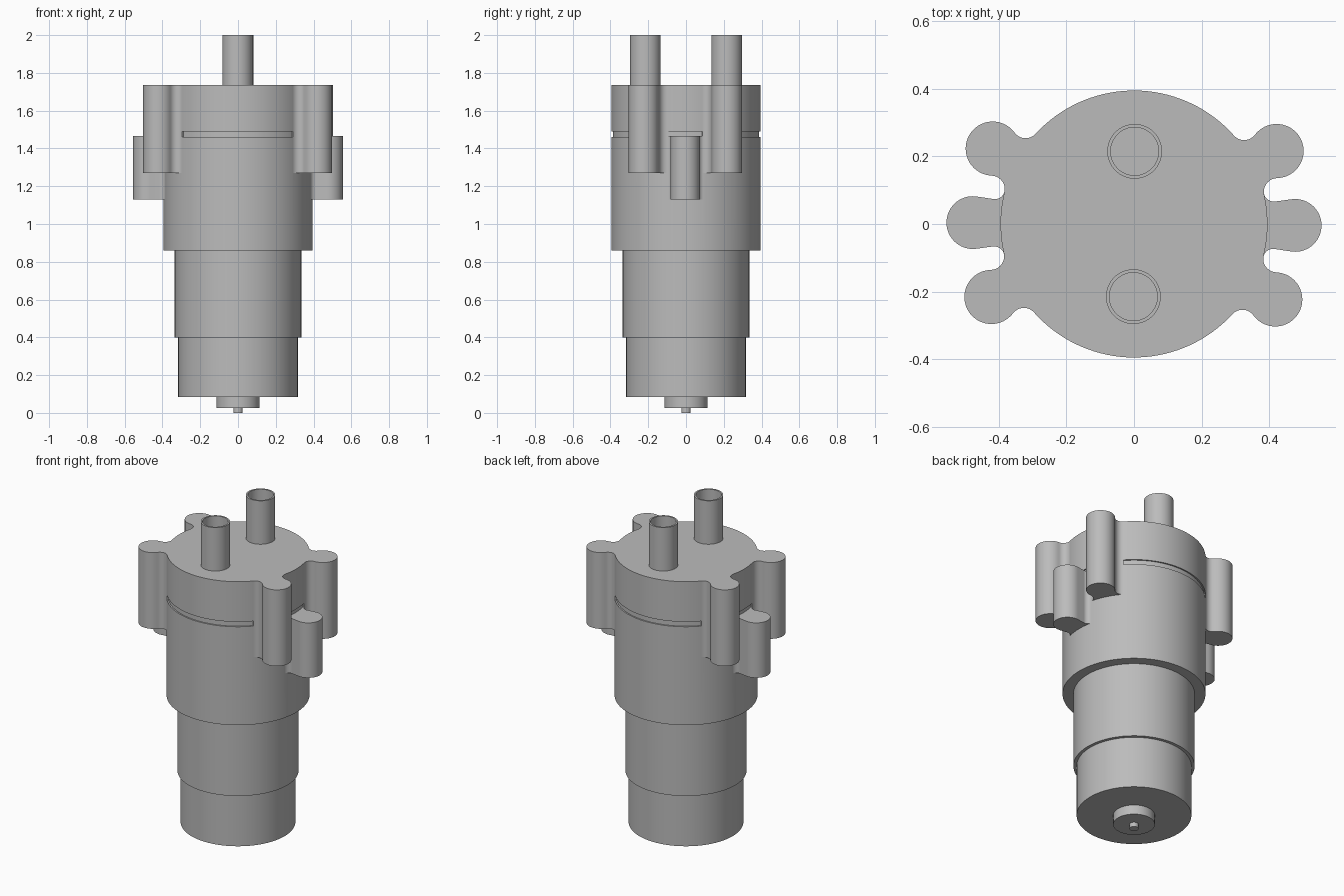
import bpy, bmesh, math
from math import cos, sin, acos, atan2, pi, radians
from mathutils import Matrix

old = bpy.data.objects.get("Cube")
if old:
    bpy.data.objects.remove(old, do_unlink=True)

grey = bpy.data.materials.new("plain_grey")
grey.use_nodes = True
colour = (0.5, 0.5, 0.5, 1)
grey.diffuse_color = colour
grey.node_tree.nodes["Principled BSDF"].inputs["Base Color"].default_value = colour

TWIST = radians(-0.5)   # the whole unit sits turned very slightly
BODY_R = 0.395


def finish(name, bm):
    bmesh.ops.recalc_face_normals(bm, faces=bm.faces)
    bmesh.ops.rotate(bm, verts=bm.verts, matrix=Matrix.Rotation(TWIST, 3, 'Z'))
    mesh = bpy.data.meshes.new(name)
    bm.to_mesh(mesh)
    bm.free()
    mesh.materials.append(grey)
    obj = bpy.data.objects.new(name, mesh)
    bpy.context.collection.objects.link(obj)
    return obj


def activate(obj):
    bpy.ops.object.select_all(action='DESELECT')
    obj.select_set(True)
    bpy.context.view_layer.objects.active = obj


def lathe(name, profile, y=0, closed=False, n=96):
    """Turn a (radius, z) profile around a vertical axis at the given y."""
    bm = bmesh.new()
    rings = [[bm.verts.new((r * cos(2 * pi * i / n), y + r * sin(2 * pi * i / n), z))
              for i in range(n)] for r, z in profile]
    pairs = list(zip(rings, rings[1:]))
    if closed:
        pairs.append((rings[-1], rings[0]))
    else:
        bm.faces.new(rings[0])
        bm.faces.new(rings[-1])
    for a, b in pairs:
        for i in range(n):
            j = (i + 1) % n
            bm.faces.new((a[i], a[j], b[j], b[i]))
    return finish(name, bm)


def arc(cx, cy, r, start, end, n):
    return [(cx + r * cos(start + (end - start) * i / n),
             cy + r * sin(start + (end - start) * i / n)) for i in range(n + 1)]


def lug(name, angle, dist, r, fillet, spread, z0, z1):
    """Round-ended ear pointing outward, blended into the body by two fillets."""
    fx, fy = (BODY_R + fillet) * cos(spread), (BODY_R + fillet) * sin(spread)
    gap = math.hypot(dist - fx, fy)
    tangent = atan2(-fy, dist - fx) - acos(min(1, (r + fillet) / gap))
    half = [(0.36 * cos(spread), 0.36 * sin(spread))]
    half += arc(fx, fy, fillet, spread - pi, tangent, 14)
    half += arc(dist, 0, r, tangent + pi, 0, 20)
    outline = half + [(x, -y) for x, y in half[-2::-1]]
    bm = bmesh.new()
    base = bm.faces.new([bm.verts.new((x, y, z0)) for x, y in outline])
    top = bmesh.ops.extrude_face_region(bm, geom=[base])["geom"]
    bmesh.ops.translate(bm, vec=(0, 0, z1 - z0),
                        verts=[v for v in top if isinstance(v, bmesh.types.BMVert)])
    bmesh.ops.rotate(bm, verts=bm.verts, matrix=Matrix.Rotation(angle, 3, 'Z'))
    return finish(name, bm)


# Pump housing with the narrow seam between cap and body
housing = lathe("pump_housing", [(BODY_R, 0.86), (BODY_R, 1.46), (0.387, 1.46),
                                 (0.387, 1.49), (BODY_R, 1.49), (BODY_R, 1.735)], n=128)

# Four tall screw lugs and two lower side lugs, merged into the housing
lugs = [lug("screw_lug", side + sign * radians(27.6), 0.474, 0.08, 0.04,
            radians(14.4), 1.27, 1.735) for side in (0, pi) for sign in (-1, 1)]
lugs += [lug("side_lug", side, 0.477, 0.078, 0.03, radians(13.6), 1.13, 1.465)
         for side in (0, pi)]
for ear in lugs:
    union = housing.modifiers.new("merge", 'BOOLEAN')
    union.operation = 'UNION'
    union.solver = 'EXACT'
    union.object = ear
    activate(housing)
    bpy.ops.object.modifier_apply(modifier=union.name)
    bpy.data.objects.remove(ear, do_unlink=True)

# Stepped motor below the housing
parts = [housing]
for name, r, z0, z1 in (("motor_sleeve", 0.335, 0.4, 0.87),
                        ("motor_can", 0.317, 0.085, 0.41),
                        ("bearing_boss", 0.115, 0.027, 0.095),
                        ("shaft_tip", 0.025, 0, 0.037)):
    parts.append(lathe(name, [(r, z0), (r, z1)]))

# Hollow hose pipes on the cap
for name, y in (("front_pipe", -0.215), ("back_pipe", 0.215)):
    parts.append(lathe(name, [(0.081, 1.72), (0.081, 2), (0.071, 2), (0.071, 1.72)],
                       y, closed=True, n=64))

for obj in parts:
    activate(obj)
    bpy.ops.object.shade_smooth_by_angle(angle=radians(30))
